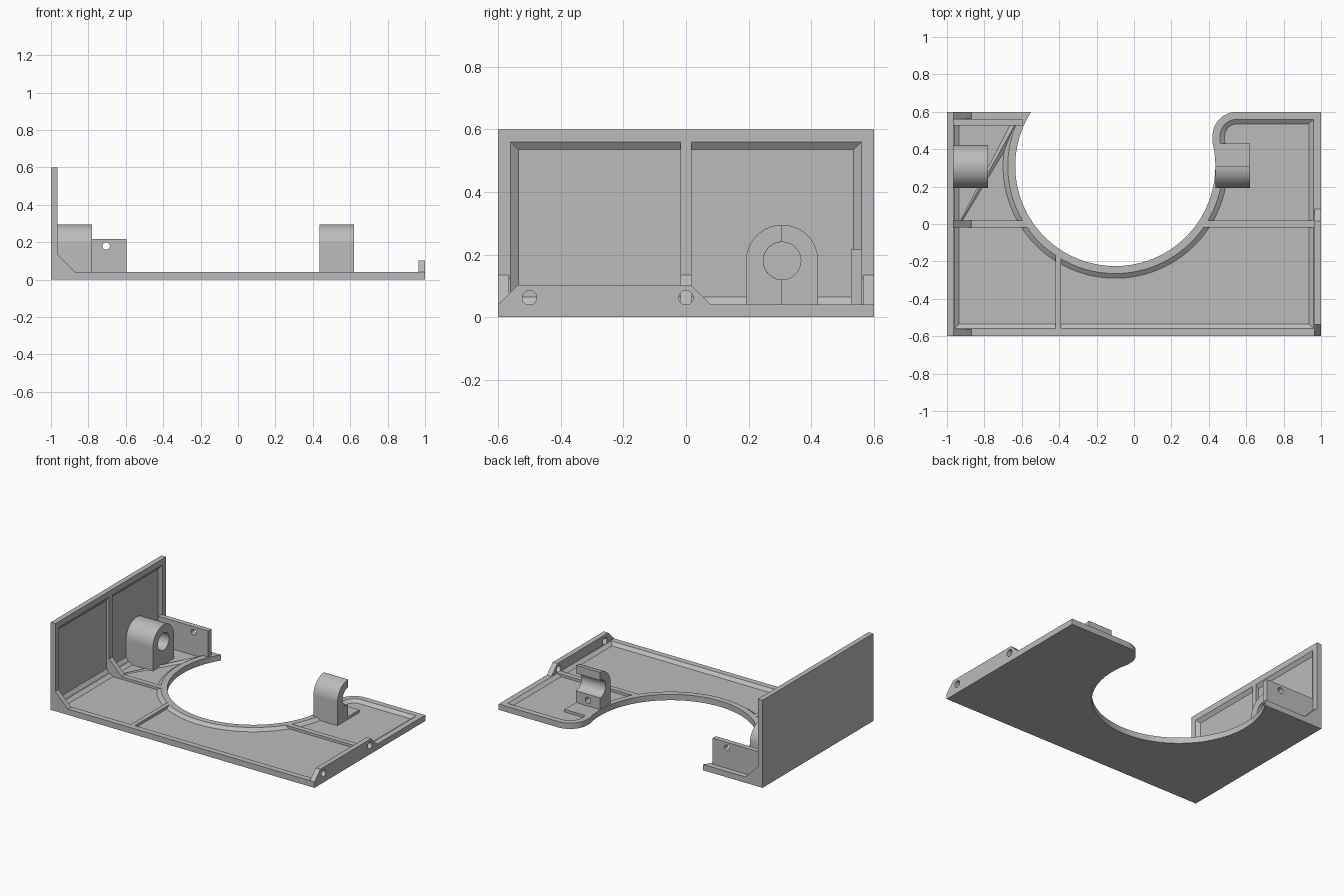
import bpy, bmesh
from math import sin, cos, radians
from mathutils import Vector

if "Cube" in bpy.data.objects:
    bpy.data.objects.remove(bpy.data.objects["Cube"])

grey = bpy.data.materials.new("light_grey")
grey.use_nodes = True
COL = (0.5, 0.5, 0.5, 1)
grey.diffuse_color = COL
grey.node_tree.nodes["Principled BSDF"].inputs["Base Color"].default_value = COL

# Maps a 2D profile point and a distance along the axis to 3D
PLACE = {"x": lambda u, v, d: (d, u, v),
         "y": lambda u, v, d: (u, d, v),
         "z": lambda u, v, d: (u, v, d)}


def arc(cu, cv, r, a0, a1, n):
    steps = [radians(a0 + (a1 - a0) * i / n) for i in range(n + 1)]
    return [(cu + r * cos(a), cv + r * sin(a)) for a in steps]


def prism(name, profile, axis, lo, hi, recess=False):
    """Extrude a profile; optionally sink a shallow panel into its far face."""
    bm = bmesh.new()
    place = PLACE[axis]
    base = bm.faces.new([bm.verts.new(place(u, v, lo)) for u, v in profile])
    out = bmesh.ops.extrude_face_region(bm, geom=[base])["geom"]
    verts = [g for g in out if isinstance(g, bmesh.types.BMVert)]
    bmesh.ops.translate(bm, verts=verts, vec=Vector(place(0, 0, hi - lo)))
    bmesh.ops.recalc_face_normals(bm, faces=bm.faces)
    if recess:
        top = [g for g in out if isinstance(g, bmesh.types.BMFace)]
        bmesh.ops.inset_region(bm, faces=top, thickness=0.04, use_even_offset=True)
        bmesh.ops.inset_region(bm, faces=top, thickness=0.025, depth=-0.018,
                               use_even_offset=True)
    mesh = bpy.data.meshes.new(name)
    bm.to_mesh(mesh)
    bm.free()
    mesh.materials.append(grey)
    ob = bpy.data.objects.new(name, mesh)
    bpy.context.collection.objects.link(ob)
    return ob


def box(name, x, y, z):
    return prism(name, [(x[0], y[0]), (x[1], y[0]), (x[1], y[1]), (x[0], y[1])], "z", *z)


def drill(ob, u, v, r, axis, lo, hi):
    """Cut a round hole and discard the cutter."""
    cutter = prism("hole_cutter", arc(u, v, r, 0, 345, 23), axis, lo, hi)
    cutter.hide_render = True
    mod = ob.modifiers.new("hole", "BOOLEAN")
    mod.operation, mod.solver, mod.object = "DIFFERENCE", "EXACT", cutter
    bpy.context.view_layer.objects.active = ob
    bpy.ops.object.modifier_apply(modifier=mod.name)
    bpy.data.objects.remove(cutter)


parts = []

# Base plate with a large round cut-out open to the back
outline = [(-1, -0.6), (1, -0.6), (1, 0.6)]
outline += arc(0.55, 0.47, 0.13, 90, 180, 12)
outline += arc(-0.1, 0.31, 0.535, 14, -212.8, 64)
outline += [(-1, 0.6)]
parts.append(prism("base_plate", outline, "z", 0, 0.04, recess=True))

# Tall side wall with a recessed inner face
wall = [(-0.6, 0), (0.6, 0), (0.6, 0.6), (-0.6, 0.6)]
parts.append(prism("side_wall", wall, "x", -1, -0.965, recess=True))

# Stiffening ribs in the floor and wall
mid = (-0.018, 0.018)
parts.append(box("floor_rib_right", (-0.97, -0.575), mid, (0.01, 0.04)))
parts.append(box("floor_rib_left", (0.375, 0.97), mid, (0.01, 0.04)))
parts.append(box("floor_rib_front", (-0.42, -0.39), (-0.56, -0.17), (0.01, 0.04)))
parts.append(box("wall_rib", (-0.99, -0.965), mid, (0.03, 0.565)))

# Corner gussets between floor and wall
for name, y0, y1 in (("front", -0.6, -0.565), ("middle", *mid), ("back", 0.565, 0.6)):
    tri = [(-0.985, 0.03), (-0.86, 0.03), (-0.87, 0.04), (-0.965, 0.135), (-0.985, 0.135)]
    parts.append(prism("gusset_" + name, tri, "y", y0, y1))

# Low flange with two screw holes
flange = prism("screw_flange", [(-0.6, 0.02), (0.08, 0.02), (0.08, 0.04),
                                (0.015, 0.103), (-0.537, 0.103), (-0.6, 0.04)],
               "x", 0.965, 1)
for y in (-0.5, 0):
    drill(flange, y, 0.062, 0.023, "x", 0.9, 1.1)
parts.append(flange)

# Upright tab with one screw hole
tab = box("back_tab", (-0.975, -0.595), (0.527, 0.562), (0.02, 0.218))
drill(tab, -0.705, 0.18, 0.02, "y", 0.45, 0.65)
parts.append(tab)

# Full round-topped bearing block against the wall
PY, PZ, R, BORE = 0.307, 0.18, 0.115, 0.06
block = prism("bearing_block", [(PY - R, 0.01), (PY + R, 0.01)] + arc(PY, PZ, R, 0, 180, 32),
              "x", -0.985, -0.78)
drill(block, PY, PZ, BORE, "x", -0.96, -0.7)
parts.append(block)

# Half bearing block, open to the back, on a flat pad
half = [(PY - R, 0.01), (PY, 0.01)] + arc(PY, PZ, BORE, 270, 90, 24)
half += arc(PY, PZ, R, 90, 180, 16)
saddle = prism("half_bearing", half, "x", 0.437, 0.62)
drill(saddle, 0.528, 0.08, 0.02, "y", 0.24, 0.35)
parts.append(saddle)
parts.append(box("bearing_pad", (0.437, 0.62), (PY - R, 0.43), (0.01, 0.04)))

# Smooth curved faces, keep hard edges crisp
bpy.ops.object.select_all(action="DESELECT")
for ob in parts:
    ob.select_set(True)
bpy.context.view_layer.objects.active = parts[0]
bpy.ops.object.shade_smooth_by_angle(angle=radians(30))
